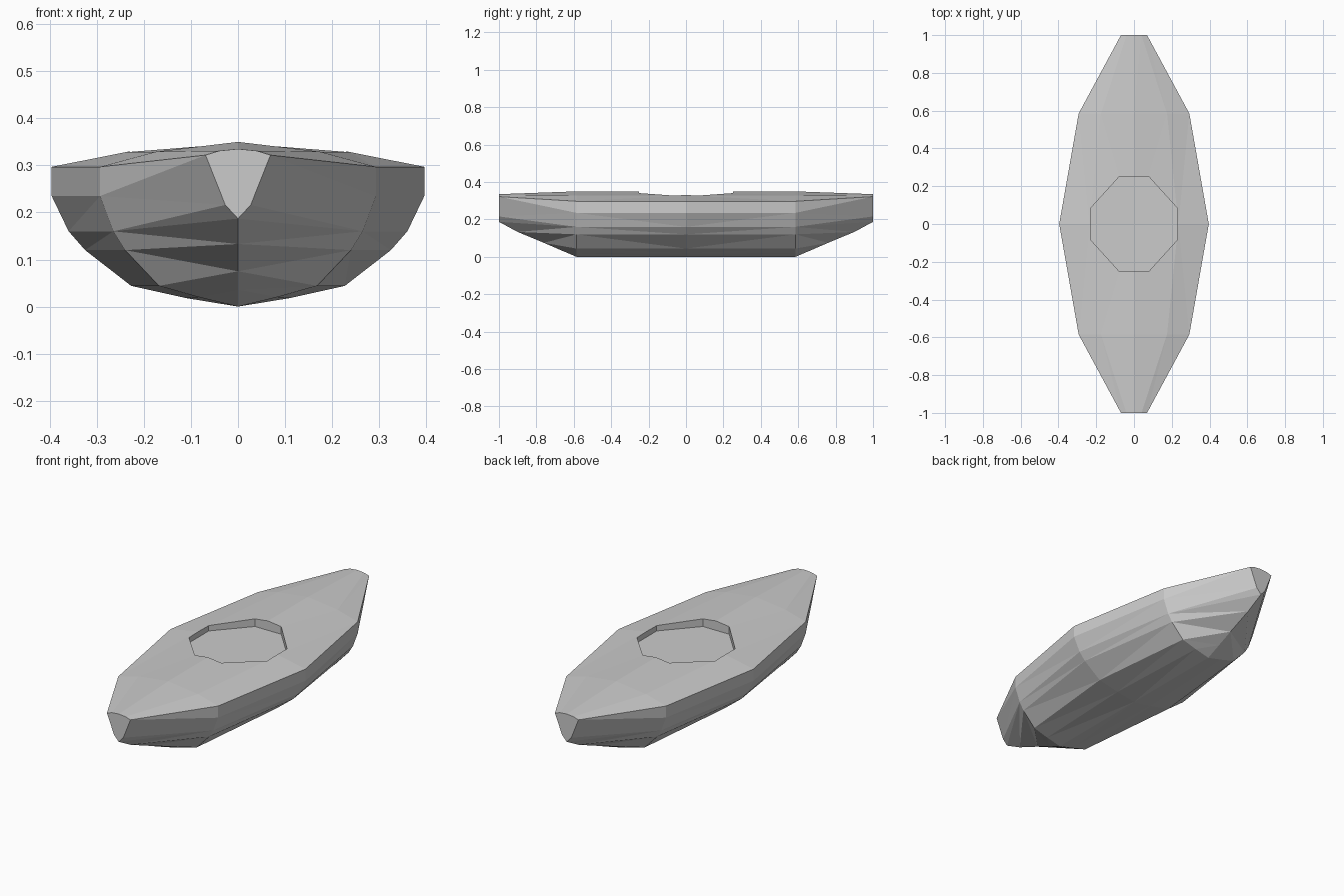
import bpy, bmesh

if "Cube" in bpy.data.objects:
    bpy.data.objects.remove(bpy.data.objects["Cube"])

# Half cross-section rows, keel to deck ridge: (x, z) at mid, (x, z) at quarter, (x, y, z) at tip
ROWS = [
    ((0, 0), (0, 0), (0, .67, .036)),
    ((.11, .018), (.083, .02), (0, .67, .036)),
    ((.227, .044), (.168, .044), (0, .76, .075)),
    ((.325, .12), (.24, .12), (0, .90, .133)),
    ((.36, .16), (.265, .16), (0, 1, .187)),
    ((.396, .235), (.293, .235), (.027, 1, .216)),
    ((.396, .297), (.293, .297), (.069, 1, .322)),
    ((.235, .329), (.175, .329), (.04, 1, .331)),
    ((0, .35), (0, .35), (0, 1, .335)),
]


def new_object(name, bm):
    bmesh.ops.recalc_face_normals(bm, faces=bm.faces)
    mesh = bpy.data.meshes.new(name)
    bm.to_mesh(mesh)
    bm.free()
    obj = bpy.data.objects.new(name, mesh)
    bpy.context.collection.objects.link(obj)
    return obj


def ring(bm, station):
    """One closed cross-section; station runs -2..2 from front tip to back tip."""
    sign = -1 if station < 0 else 1
    pts = []
    for mid, quarter, tip in ROWS:
        if abs(station) == 2:
            pts.append((tip[0], sign * tip[1], tip[2]))
        else:
            x, z = quarter if station else mid
            pts.append((x, .585 * station, z))
    pts += [(-x, y, z) for x, y, z in pts[-2:0:-1]]
    return [bm.verts.new(p) for p in pts]


# Hull and deck, lofted tip to tip
bm = bmesh.new()
rings = [ring(bm, s) for s in range(-2, 3)]
n = len(rings[0])
for a, b in zip(rings, rings[1:]):
    for i in range(n):
        j = (i + 1) % n
        bm.faces.new((a[i], a[j], b[j], b[i]))
for end in (rings[0], rings[-1]):
    bm.faces.new(end[4:13])
bmesh.ops.remove_doubles(bm, verts=bm.verts, dist=.0005)
bmesh.ops.triangulate(bm, faces=[f for f in bm.faces if len(f.verts) == 4])
hull = new_object("kayak_hull", bm)

# Octagonal cockpit recess
bm = bmesh.new()
corners = [(.23, -.083), (.23, .083), (.077, .252), (-.077, .252),
           (-.23, .083), (-.23, -.083), (-.077, -.252), (.077, -.252)]
floor = bm.faces.new([bm.verts.new((x, y, .30)) for x, y in corners])
top = bmesh.ops.extrude_face_region(bm, geom=[floor])["geom"]
bmesh.ops.translate(bm, vec=(0, 0, .2),
                    verts=[v for v in top if isinstance(v, bmesh.types.BMVert)])
if not any(len(f.verts) == 8 and abs(f.calc_center_median().z - .30) < .01 for f in bm.faces):
    bm.faces.new([v for v in bm.verts if v.co.z < .31])
cutter = new_object("cockpit_cutter", bm)
cutter.hide_render = True

cut = hull.modifiers.new("cockpit", 'BOOLEAN')
cut.operation = 'DIFFERENCE'
cut.solver = 'EXACT'
cut.object = cutter
bpy.context.view_layer.objects.active = hull
hull.select_set(True)
bpy.ops.object.modifier_apply(modifier=cut.name)
bpy.data.objects.remove(cutter)
